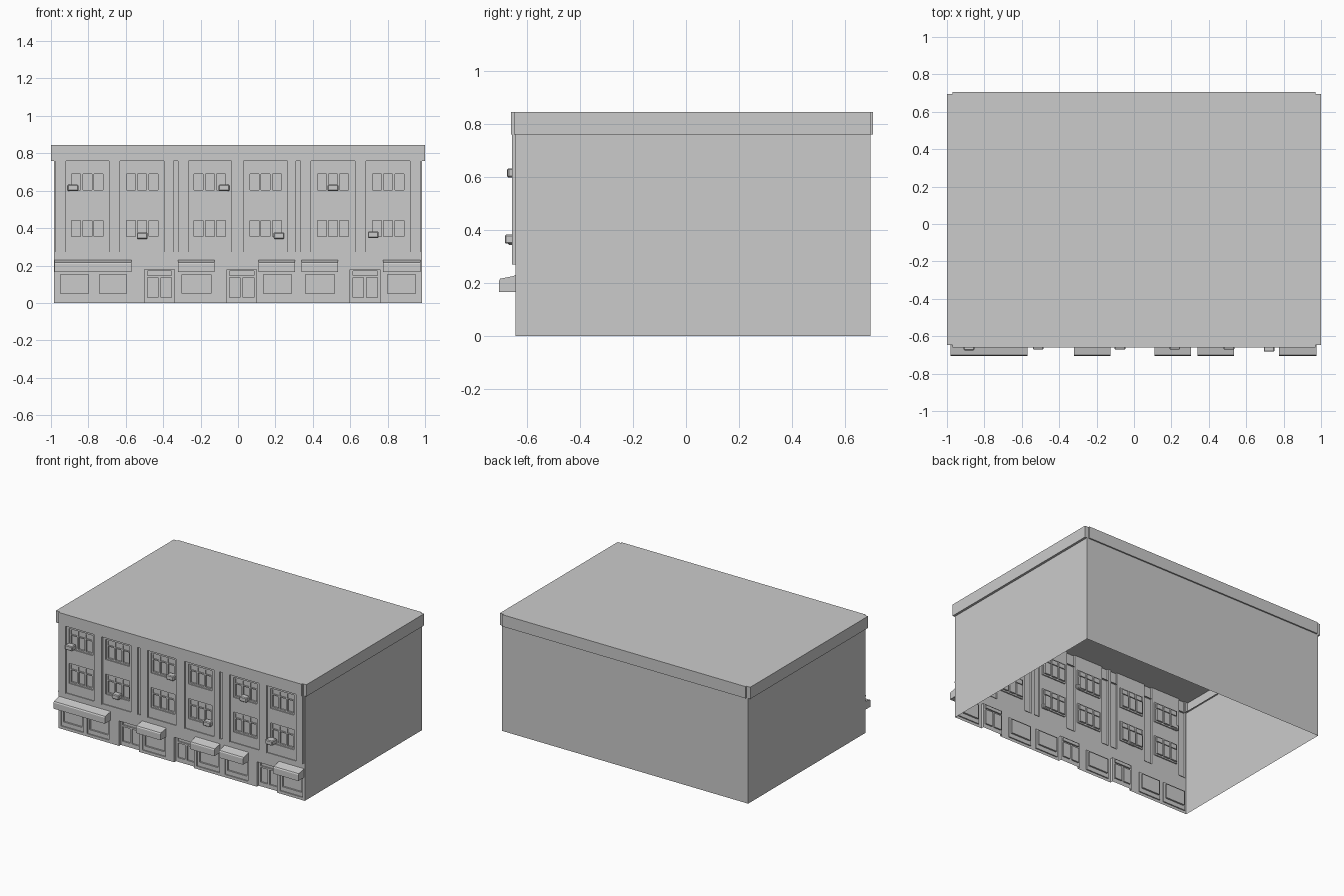
import bpy, bmesh

if "Cube" in bpy.data.objects:
    bpy.data.objects.remove(bpy.data.objects["Cube"])

WALL = -0.642      # main facade plane
W = 0.983          # half width of the walls
BACK = 0.695


def finish(name, bm):
    bmesh.ops.remove_doubles(bm, verts=bm.verts, dist=1e-5)
    bmesh.ops.recalc_face_normals(bm, faces=bm.faces)
    me = bpy.data.meshes.new(name)
    bm.to_mesh(me)
    bm.free()
    ob = bpy.data.objects.new(name, me)
    bpy.context.collection.objects.link(ob)
    return ob


def quad(bm, *pts):
    return bm.faces.new([bm.verts.new(p) for p in pts])


def relief(name, rects, x0, x1, z0, z1):
    """Stepped sheet wall: each later rect (x0, x1, z0, z1, y) overrides the depth."""
    xs = sorted({round(v, 4) for r in rects for v in r[:2]} | {x0, x1})
    zs = sorted({round(v, 4) for r in rects for v in r[2:4]} | {z0, z1})

    def depth(i, j):
        cx, cz = (xs[i] + xs[i + 1]) / 2, (zs[j] + zs[j + 1]) / 2
        y = WALL
        for a, b, c, d, v in rects:
            if a < cx < b and c < cz < d:
                y = v
        return y
    nx, nz = len(xs) - 1, len(zs) - 1
    d = [[depth(i, j) for j in range(nz)] for i in range(nx)]
    bm = bmesh.new()
    for i in range(nx):
        for j in range(nz):
            a, b, c, e, y = xs[i], xs[i + 1], zs[j], zs[j + 1], d[i][j]
            quad(bm, (a, y, c), (b, y, c), (b, y, e), (a, y, e))
            if i + 1 < nx and d[i + 1][j] != y:
                v = d[i + 1][j]
                quad(bm, (b, y, c), (b, v, c), (b, v, e), (b, y, e))
            if j + 1 < nz and d[i][j + 1] != y:
                v = d[i][j + 1]
                quad(bm, (a, y, e), (b, y, e), (b, v, e), (a, v, e))
    bmesh.ops.remove_doubles(bm, verts=bm.verts, dist=1e-5)
    bmesh.ops.dissolve_limit(bm, angle_limit=0.01, verts=bm.verts, edges=bm.edges)
    return finish(name, bm)


def windows(cx, z0, z1):
    """Triple window: shallow surround, three panes each split by a transom."""
    out = [(cx - 0.095, cx + 0.095, z0, z1, WALL + 0.008)]
    for k in (-1, 0, 1):
        c, h = cx + k * 0.06, 0.024
        out.append((c - h, c + h, z0 + 0.01, z0 + 0.095, WALL + 0.02))
        out.append((c - h, c + h, z0 + 0.103, z1 - 0.01, WALL + 0.015))
    return out


# Upper floors: pilasters and window bays
upper = []
for a, b in [(-0.975, -0.92), (-0.69, -0.63), (-0.395, -0.345), (-0.32, -0.265), (-0.035, 0.03),
             (0.265, 0.31), (0.335, 0.39), (0.625, 0.685), (0.92, 0.975)]:
    upper.append((a, b, 0.27, 0.845, -0.655))
for cx in (-0.805, -0.512, -0.15, 0.148, 0.508, 0.803):
    for z in (0.345, 0.595):
        upper += windows(cx, z, z + 0.145)
relief("upper_facade", upper, -W, W, 0.27, 0.845)

# Street level: shop windows with stall risers, and recessed double doors
street = []
for a, b in [(-0.965, -0.785), (-0.755, -0.58), (-0.315, -0.13), (0.12, 0.3), (0.345, 0.53), (0.785, 0.965)]:
    street.append((a, b, 0.02, 0.165, WALL + 0.008))
    street.append((a + 0.015, b - 0.015, 0.05, 0.152, WALL + 0.02))
for a, b in [(-0.5, -0.34), (-0.06, 0.1), (0.6, 0.76)]:
    m = (a + b) / 2
    street.append((a, b, 0, 0.18, WALL + 0.02))
    for s, e in [(a + 0.015, m - 0.008), (m + 0.008, b - 0.015)]:
        street.append((s, e, 0.03, 0.135, WALL + 0.03))
    street.append((a + 0.015, b - 0.015, 0.147, 0.17, WALL + 0.03))
relief("street_facade", street, -W, W, 0, 0.27)

# Plain side and back walls, open underneath
bm = bmesh.new()
plan = [(-W, WALL), (-W, BACK), (W, BACK), (W, WALL)]
for (ax, ay), (bx, by) in zip(plan, plan[1:]):
    quad(bm, (ax, ay, 0), (bx, by, 0), (bx, by, 0.76), (ax, ay, 0.76))
finish("side_and_back_walls", bm)

# Cornice band with notched corners, closed by the roof
F, R, N = -0.66, 0.705, 0.97
plan = [(-N, F), (N, F), (N, -0.648), (1, -0.648), (1, BACK), (N, BACK),
        (N, R), (-N, R), (-N, BACK), (-1, BACK), (-1, -0.648), (-N, -0.648)]
bm = bmesh.new()
for i, (ax, ay) in enumerate(plan):
    bx, by = plan[(i + 1) % len(plan)]
    quad(bm, (ax, ay, 0.76), (bx, by, 0.76), (bx, by, 0.845), (ax, ay, 0.845))
bm.faces.new([bm.verts.new((x, y, 0.845)) for x, y in plan])
for a, b, c, d in [(-N, N, F, WALL), (-N, N, BACK - 0.005, R), (-1, -N, -0.648, BACK), (N, 1, -0.648, BACK)]:
    quad(bm, (a, c, 0.76), (b, c, 0.76), (b, d, 0.76), (a, d, 0.76))
finish("cornice_and_roof", bm)

# Ledge above the shops
bm = bmesh.new()
quad(bm, (-W, -0.648, 0.262), (W, -0.648, 0.262), (W, -0.648, 0.272), (-W, -0.648, 0.272))
for z in (0.262, 0.272):
    quad(bm, (-W, -0.648, z), (W, -0.648, z), (W, WALL, z), (-W, WALL, z))
finish("shop_ledge", bm)

# Shop awnings: one side profile pulled along x
profile = [(WALL, 0.165), (-0.705, 0.165), (-0.705, 0.208), (-0.7, 0.216), (-0.65, 0.226), (WALL, 0.23)]
for a, b in [(-0.98, -0.57), (-0.32, -0.125), (0.11, 0.305), (0.34, 0.535), (0.775, 0.975)]:
    bm = bmesh.new()
    f = bm.faces.new([bm.verts.new((a, y, z)) for y, z in profile])
    ext = bmesh.ops.extrude_face_region(bm, geom=[f], use_keep_orig=True)
    bmesh.ops.translate(bm, vec=(b - a, 0, 0),
                        verts=[g for g in ext["geom"] if isinstance(g, bmesh.types.BMVert)])
    finish("awning", bm)

# Window air conditioners with chamfered edges
for x, z, front in [(-0.882, 0.615, -0.675), (-0.512, 0.36, -0.672), (-0.075, 0.615, -0.672),
                    (0.218, 0.36, -0.672), (0.508, 0.615, -0.672), (0.723, 0.365, -0.683)]:
    bm = bmesh.new()
    bmesh.ops.create_cube(bm, size=1)
    bmesh.ops.scale(bm, vec=(0.058, WALL + 0.015 - front, 0.034), verts=bm.verts)
    bmesh.ops.translate(bm, vec=(x, (front + WALL + 0.015) / 2, z), verts=bm.verts)
    bmesh.ops.bevel(bm, geom=list(bm.edges), offset=0.005, segments=1, affect='EDGES')
    finish("air_conditioner", bm)
